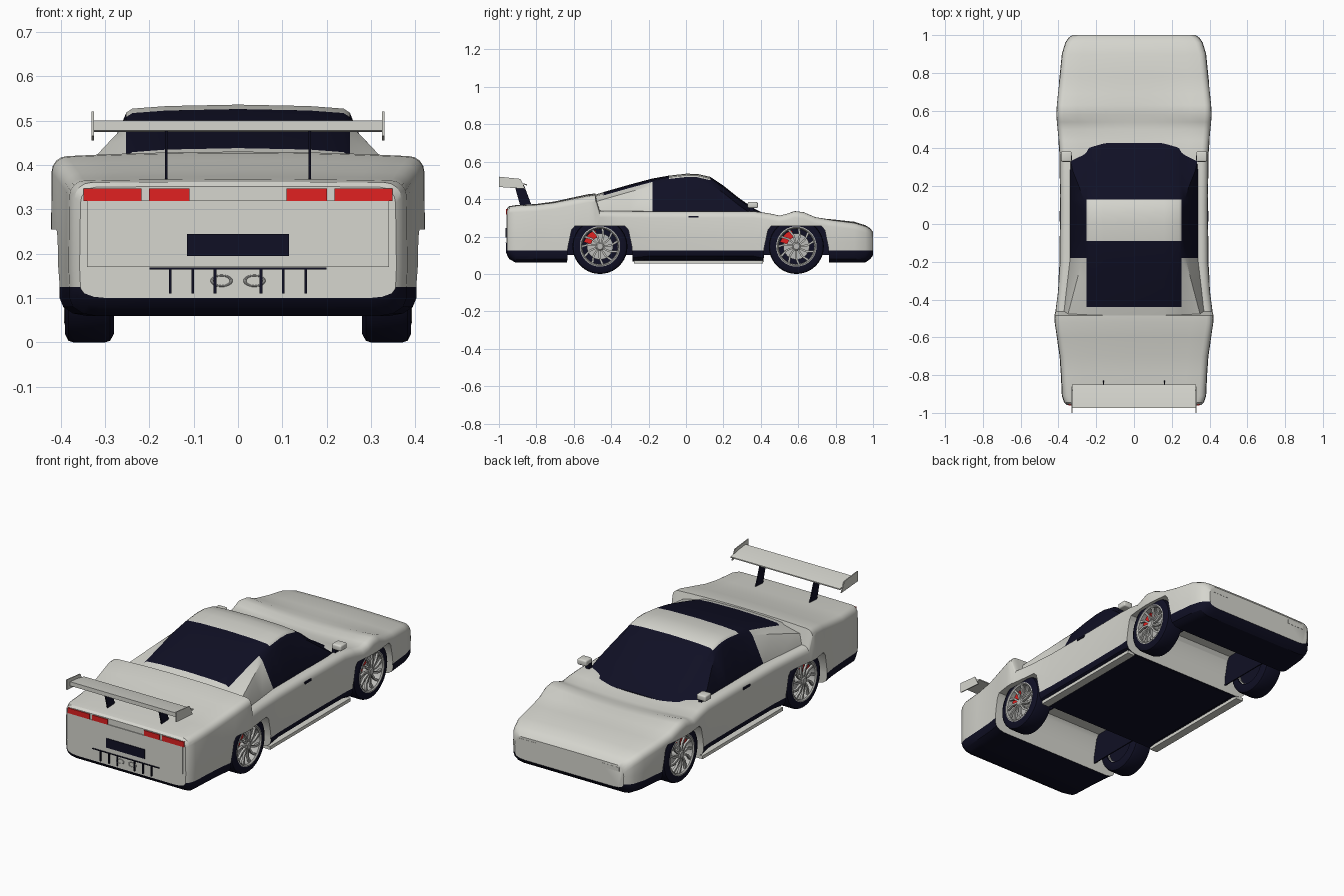
import bpy, bmesh
from math import sin, cos, pi, radians
from mathutils import Matrix, Vector

if "Cube" in bpy.data.objects:
    bpy.data.objects.remove(bpy.data.objects["Cube"])


def material(name, rgb):
    m = bpy.data.materials.new(name)
    m.use_nodes = True
    m.diffuse_color = (*rgb, 1)
    m.node_tree.nodes["Principled BSDF"].inputs["Base Color"].default_value = (*rgb, 1)
    return m


PAINT = material("pale grey paint", (.67, .67, .62))
NAVY = material("dark navy", (.005, .005, .018))
RED = material("red", (.75, .015, .015))
SILVER = material("silver", (.5, .5, .48))


def finish(bm, name, mats, mirror=False, angle=35):
    """Turn a bmesh into a shaded object, optionally mirrored in x."""
    bmesh.ops.recalc_face_normals(bm, faces=bm.faces)
    me = bpy.data.meshes.new(name)
    bm.to_mesh(me)
    bm.free()
    ob = bpy.data.objects.new(name, me)
    bpy.context.collection.objects.link(ob)
    for m in mats:
        me.materials.append(m)
    if mirror:
        ob.modifiers.new("Mirror", 'MIRROR')
    smooth(ob, angle)
    return ob


def smooth(ob, angle=35):
    bpy.ops.object.select_all(action='DESELECT')
    ob.select_set(True)
    bpy.context.view_layer.objects.active = ob
    bpy.ops.object.shade_smooth_by_angle(angle=radians(angle))


def loft(name, sections, mats, rule):
    """Skin half sections (y, [(x, z)...]) mirrored into closed rings."""
    bm = bmesh.new()
    rings = []
    for y, half in sections:
        full = half + [(-x, z) for x, z in half[-2:0:-1]]
        rings.append([bm.verts.new((x, y, z)) for x, z in full])
    n = len(rings[0])
    for a, b in zip(rings, rings[1:]):
        for i in range(n):
            j = (i + 1) % n
            bm.faces.new((a[i], a[j], b[j], b[i]))
    bm.faces.new(rings[0])
    bm.faces.new(rings[-1])
    for f in bm.faces:
        f.material_index = rule(f.calc_center_median())
    return finish(bm, name, mats)


def prism(name, profile, x0, x1, mat, mirror=False):
    """Extrude a (y, z) outline between two x positions."""
    bm = bmesh.new()
    f = bm.faces.new([bm.verts.new((x0, y, z)) for y, z in profile])
    new = bmesh.ops.extrude_face_region(bm, geom=[f])["geom"]
    bmesh.ops.translate(bm, vec=(x1 - x0, 0, 0),
                        verts=[v for v in new if isinstance(v, bmesh.types.BMVert)])
    return finish(bm, name, [mat], mirror)


def boxes(name, mat, items, mirror=True, bevel=0):
    """One object from several (centre, size) boxes."""
    bm = bmesh.new()
    for c, s in items:
        bmesh.ops.create_cube(bm, size=1, matrix=Matrix.Translation(c) @ Matrix.Diagonal((*s, 1)))
    if bevel:
        bmesh.ops.bevel(bm, geom=bm.edges[:], offset=bevel, segments=3, affect='EDGES', profile=.5)
    return finish(bm, name, [mat], mirror)


def lathe(name, profile, y, z, mat, segs=40):
    """Revolve a closed (x, radius) outline about the axle."""
    bm = bmesh.new()
    rings = [[bm.verts.new((x, y + r * cos(2 * pi * i / segs), z + r * sin(2 * pi * i / segs)))
              for i in range(segs)] for x, r in profile]
    for a, b in zip(rings, rings[1:] + rings[:1]):
        for i in range(segs):
            j = (i + 1) % segs
            bm.faces.new((a[i], a[j], b[j], b[i]))
    return finish(bm, name, [mat], True)


# Body shell: y, half width, shoulder height, centre height, underside
STATIONS = [
    (-.957, .355, .35, .352, .1), (-.945, .368, .36, .362, .08), (-.91, .38, .365, .368, .06),
    (-.8, .385, .37, .374, .06), (-.7, .392, .382, .388, .06), (-.6, .407, .402, .41, .06),
    (-.52, .419, .418, .427, .06), (-.485, .42, .42, .43, .06), (-.462, .415, .338, .338, .06),
    (-.36, .402, .336, .336, .06), (-.2, .392, .335, .335, .075), (.1, .39, .335, .33, .075),
    (.36, .392, .335, .318, .075), (.44, .398, .325, .312, .06), (.5, .404, .312, .303, .06),
    (.54, .408, .322, .305, .06), (.58, .41, .336, .314, .06), (.63, .408, .33, .314, .06),
    (.69, .402, .304, .3, .06), (.78, .392, .288, .292, .06), (.9, .38, .273, .279, .06),
    (.96, .362, .255, .26, .062), (.985, .345, .24, .244, .08), (1, .325, .222, .224, .1)]


def body_section(w, zs, zc, zb):
    rb, r = min(.04, .122 - zb), .035
    pts = [(0, zb), (w * .5, zb)]
    for k in range(4):
        a = k * pi / 6
        pts.append((w - .06 + .06 * sin(a), zb + rb - rb * cos(a)))
    pts += [(w, .125), (w + .002, .17)]
    for k in range(5):
        a = k * pi / 8
        pts.append((w - r + r * cos(a), zs - r + r * sin(a)))
    return pts + [(t * (w - r), zc + (zs - zc) * t * t) for t in (.8, .6, .4, .2, 0)]


body = loft("body_shell", [(s[0], body_section(*s[1:])) for s in STATIONS], [PAINT, NAVY],
            lambda c: 1 if c.z < .124 else 0)

# Wheel openings through the body
REAR, FRONT, RADIUS = -.46, .59, .147
for y in (REAR, FRONT):
    arch = [(y - .178, 0), (y - .172, .14), (y - .152, .235), (y - .135, .255),
            (y + .135, .255), (y + .152, .235), (y + .172, .14), (y + .178, 0)]
    cutter = prism("arch_cutter", arch, -.6, .6, PAINT)
    cutter.hide_render = True
    mod = body.modifiers.new("Arch", 'BOOLEAN')
    mod.operation, mod.solver, mod.object = 'DIFFERENCE', 'EXACT', cutter
    bpy.context.view_layer.objects.active = body
    bpy.ops.object.modifier_apply(modifier=mod.name)
    bpy.data.objects.remove(cutter)
    prism("wheel_well_liner", [(a, max(b, .1)) for a, b in arch], .262, .268, NAVY, True)
smooth(body, 30)

# Cabin: y, roof height
ROOF = [(-.5, .415), (-.44, .434), (-.3, .474), (-.18, .506), (-.09, .522), (0, .532), (.06, .531),
        (.13, .515), (.2, .468), (.28, .404), (.365, .345), (.43, .313)]


def cabin_section(y, zt):
    base = .34 + max(0, -.18 - y) * .12
    low = zt - .035
    slope = max(.25, base - .5 * max(0, low - .33))
    half = [(0, .29), (base, .29), (base, min(low, .33)), (slope + .003, low),
            (.252, zt - .014), (.238, zt - .005)]
    return half + [(t, zt + .004 * (1 - t * 5)) for t in (.16, .08, 0)]


def cabin_colour(c):
    top = abs(c.x) < .249 and c.z > .4
    if c.y < -.44 or (c.y < -.18 and not top):
        return 0
    return 0 if -.09 < c.y < .13 and top else 1


loft("cabin", [(y, cabin_section(y, z)) for y, z in ROOF], [PAINT, NAVY], cabin_colour)

# Wheels, brakes and calipers
for end, y in (("rear", REAR), ("front", FRONT)):
    z = RADIUS
    lathe(end + "_tyre", [(.28, .1), (.28, .128), (.288, .143), (.3, RADIUS), (.37, RADIUS),
                          (.382, .143), (.39, .128), (.389, .104), (.38, .1)], y, z, NAVY)
    lathe(end + "_rim", [(.39, .108), (.392, .102), (.386, .096), (.29, .094), (.29, .104)], y, z, SILVER)
    lathe(end + "_hub", [(.34, .001), (.34, .024), (.384, .024), (.39, .016), (.39, .001)], y, z, SILVER)
    lathe(end + "_brake_disc", [(.338, .001), (.338, .07), (.344, .07), (.344, .001)], y, z, SILVER)
    lathe(end + "_wheel_back", [(.3, .001), (.3, .1), (.306, .1), (.306, .001)], y, z, NAVY)
    # Swept blade spokes
    bm = bmesh.new()
    for k in range(11):
        turn = Matrix.Translation((0, y, z)) @ Matrix.Rotation(2 * pi * k / 11, 4, 'X')
        blade = [(r, r * sweep) for r, sweep in ((.018, -.25), (.06, .02), (.1, .25), (.1, .4), (.06, .2), (.018, .25))]
        outer, inner = ([bm.verts.new(turn @ Vector((x, a, b))) for a, b in blade] for x in (.386, .374))
        bm.faces.new(outer)
        bm.faces.new(inner)
        for i in range(len(blade)):
            j = (i + 1) % len(blade)
            bm.faces.new((outer[i], outer[j], inner[j], inner[i]))
    finish(bm, end + "_spokes", [SILVER], True)
    arc = [(r, radians(a)) for r, span in ((.09, (105, 125, 145, 165)), (.05, (165, 145, 125, 105))) for a in span]
    prism(end + "_caliper", [(y + r * cos(a), z + r * sin(a)) for r, a in arc], .335, .366, RED, True)

# Sills and floor
boxes("side_skirt", PAINT, [((.365, .067, .064), (.045, .69, .018))])
boxes("floor_panel", NAVY, [((0, .067, .074), (.66, .69, .008))], mirror=False)

# Mirrors and door handles
boxes("door_mirror", PAINT, [((.358, .357, .368), (.056, .055, .032))], bevel=.008)
boxes("mirror_stalk", NAVY, [((.338, .35, .345), (.02, .025, .03))])
boxes("door_handle", NAVY, [((.391, .04, .306), (.008, .055, .01))])

# Rear wing
prism("wing_blade", [(-.975, .5), (-.91, .493), (-.85, .48), (-.85, .474), (-.975, .478)], -.328, .328, PAINT)
prism("wing_endplate", [(-1, .52), (-.885, .508), (-.86, .455), (-1, .465)], .325, .33, PAINT, True)
prism("wing_strut", [(-.92, .485), (-.868, .48), (-.825, .365), (-.885, .36)], .159, .165, NAVY, True)

# Tail panel, lamps, plate and diffuser
boxes("tail_panel", PAINT, [((0, -.957, .245), (.68, .008, .15))], mirror=False)
boxes("tail_lamp", RED, [((.155, -.957, .333), (.092, .009, .028)), ((.283, -.957, .333), (.13, .009, .028))])
boxes("rear_plate", NAVY, [((0, -.962, .22), (.23, .006, .05))], mirror=False)
boxes("diffuser_fins", NAVY, [((x, -.959, .138), (.006, .008, .056)) for x in (.052, .102, .153)])
boxes("diffuser_top", NAVY, [((0, -.96, .167), (.4, .009, .004))], mirror=False)
for side, x in (("left", .037), ("right", -.037)):
    bpy.ops.mesh.primitive_torus_add(location=(x, -.958, .139), rotation=(pi / 2, 0, 0),
                                     major_radius=.016, minor_radius=.0025, major_segments=24, minor_segments=8)
    pipe = bpy.context.object
    pipe.name = side + "_exhaust"
    pipe.scale = (1.35, .75, 1)
    pipe.data.materials.append(SILVER)
    smooth(pipe)

# Nose lamp covers
boxes("nose_lamp", PAINT, [((.25, .998, .2), (.1, .006, .022))])
